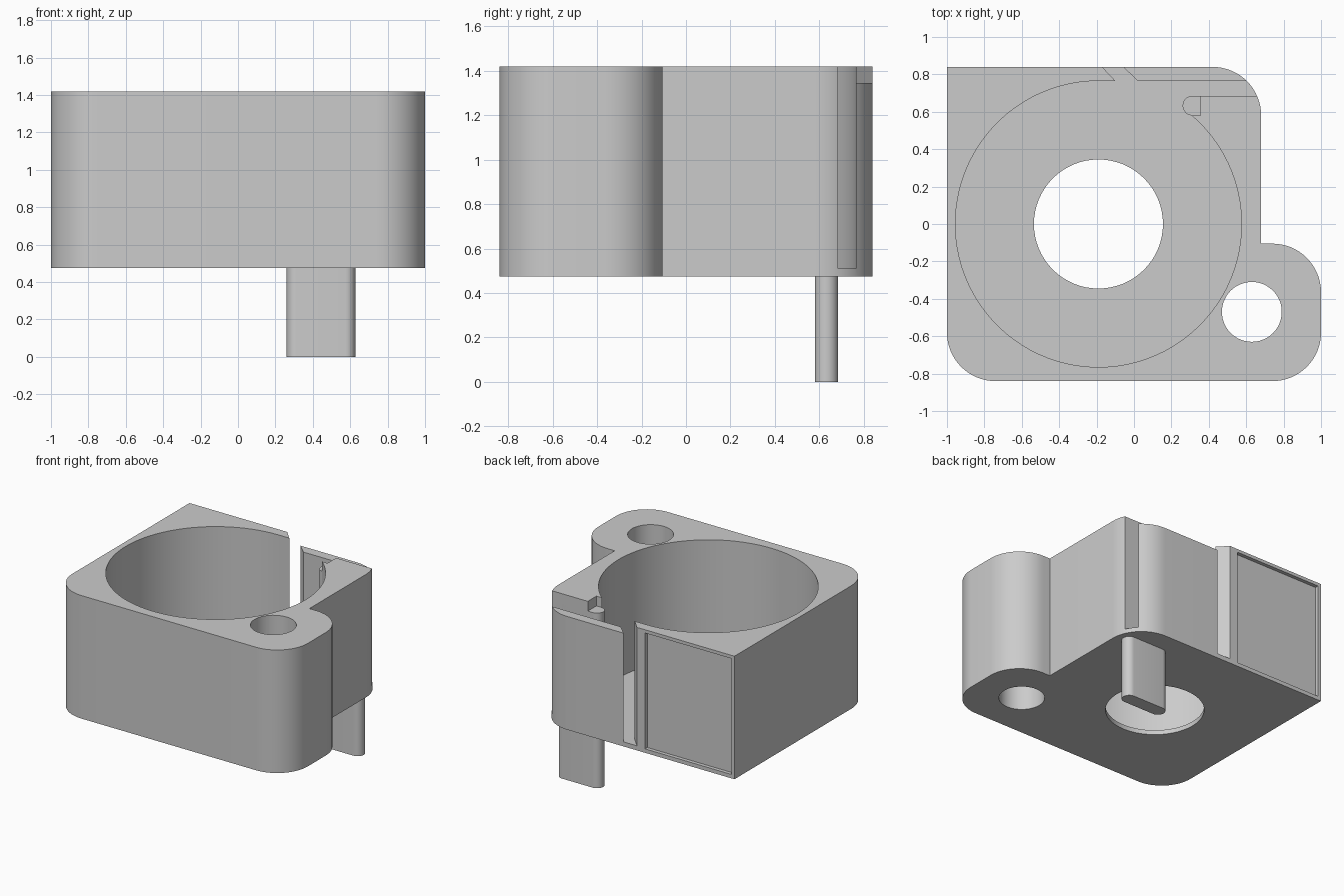
import bpy, bmesh, math

cube = bpy.data.objects.get("Cube")
if cube:
    bpy.data.objects.remove(cube, do_unlink=True)

grey = bpy.data.materials.new("plain grey")
grey.use_nodes = True
GREY = (0.6, 0.6, 0.6, 1)
grey.diffuse_color = GREY
grey.node_tree.nodes["Principled BSDF"].inputs["Base Color"].default_value = GREY

BOTTOM, FLOOR, TOP, FLAP_TOP = 0.475, 0.51, 1.42, 1.345


def arc(cx, cy, r, start, end, steps=16):
    """Points along an arc, angles in degrees."""
    angles = [math.radians(start + (end - start) * i / steps) for i in range(steps + 1)]
    return [(cx + r * math.cos(a), cy + r * math.sin(a)) for a in angles]


def circle(cx, cy, r, steps=64):
    return arc(cx, cy, r, 0, 360, steps)[:-1]


def rect(x0, x1, y0, y1):
    return [(x0, y0), (x1, y0), (x1, y1), (x0, y1)]


def extrude(name, outline, z0, z1):
    """Vertical prism from a closed outline."""
    bm = bmesh.new()
    face = bm.faces.new([bm.verts.new((x, y, z0)) for x, y in outline])
    top = bmesh.ops.extrude_face_region(bm, geom=[face])["geom"]
    bmesh.ops.translate(bm, vec=(0, 0, z1 - z0),
                        verts=[v for v in top if isinstance(v, bmesh.types.BMVert)])
    bmesh.ops.recalc_face_normals(bm, faces=bm.faces)
    mesh = bpy.data.meshes.new(name)
    bm.to_mesh(mesh)
    bm.free()
    mesh.materials.append(grey)
    obj = bpy.data.objects.new(name, mesh)
    bpy.context.collection.objects.link(obj)
    return obj


def cut(target, name, outline, z0, z1):
    """Subtract a prism from the target, then remove the cutter."""
    cutter = extrude(name, outline, z0, z1)
    cutter.hide_render = True
    mod = target.modifiers.new(name, 'BOOLEAN')
    mod.operation, mod.solver, mod.object = 'DIFFERENCE', 'EXACT', cutter
    bpy.context.view_layer.objects.active = target
    bpy.ops.object.modifier_apply(modifier=name)
    bpy.data.objects.remove(cutter, do_unlink=True)


# Housing block with rounded corners and a side lug
R = 0.26
outline = [(-1, 0.84)]
outline += arc(-1 + R, -0.84 + R, R, 180, 270)
outline += arc(1 - R, -0.84 + R, R, 270, 360)
outline += arc(1 - R, -0.105 - R, R, 0, 90)
outline += [(0.68, -0.105)]
outline += arc(0.68 - R, 0.84 - R, R, 0, 90)
housing = extrude("housing", outline, BOTTOM, TOP)

# Round pocket with entry gap, side slot and notch above the tongue
CX, PR = -0.19, 0.765
end = -math.degrees(math.acos(0.5 / PR)) + 100
end = math.degrees(math.asin(0.58 / PR))
pocket = arc(CX, 0, PR, end, -270, 80)
pocket += [(-0.10, 0.765), (-0.19, 0.861), (-0.08, 0.861), (0.02, 0.765),
           (0.9, 0.765), (0.9, 0.685), (0.355, 0.685), (0.355, 0.58)]
cut(housing, "pocket", pocket, FLOOR, TOP + 0.1)

# Through holes in the floor and the lug
cut(housing, "floor_hole", circle(CX, 0, 0.345), 0.3, 0.6)
cut(housing, "lug_hole", circle(0.63, -0.47, 0.16, 48), 0.3, 1.6)

# Lowered flap and shallow panel on the back
cut(housing, "flap_trim", rect(-0.09, 0.9, 0.72, 0.95), FLAP_TOP, 1.6)
cut(housing, "back_panel", rect(-0.975, -0.24, 0.812, 0.95), 0.505, 1.395)

# Tongue running down below the housing
TR = 0.0525
tongue_outline = arc(0.26 + TR, 0.6325, TR, 90, 270) + arc(0.627 - TR, 0.6325, TR, -90, 90)
tongue = extrude("tongue", tongue_outline, 0, FLAP_TOP)

# Smooth shading on the curved walls
for obj in (housing, tongue):
    bpy.ops.object.select_all(action='DESELECT')
    obj.select_set(True)
    bpy.context.view_layer.objects.active = obj
    bpy.ops.object.shade_smooth_by_angle(angle=math.radians(30))
